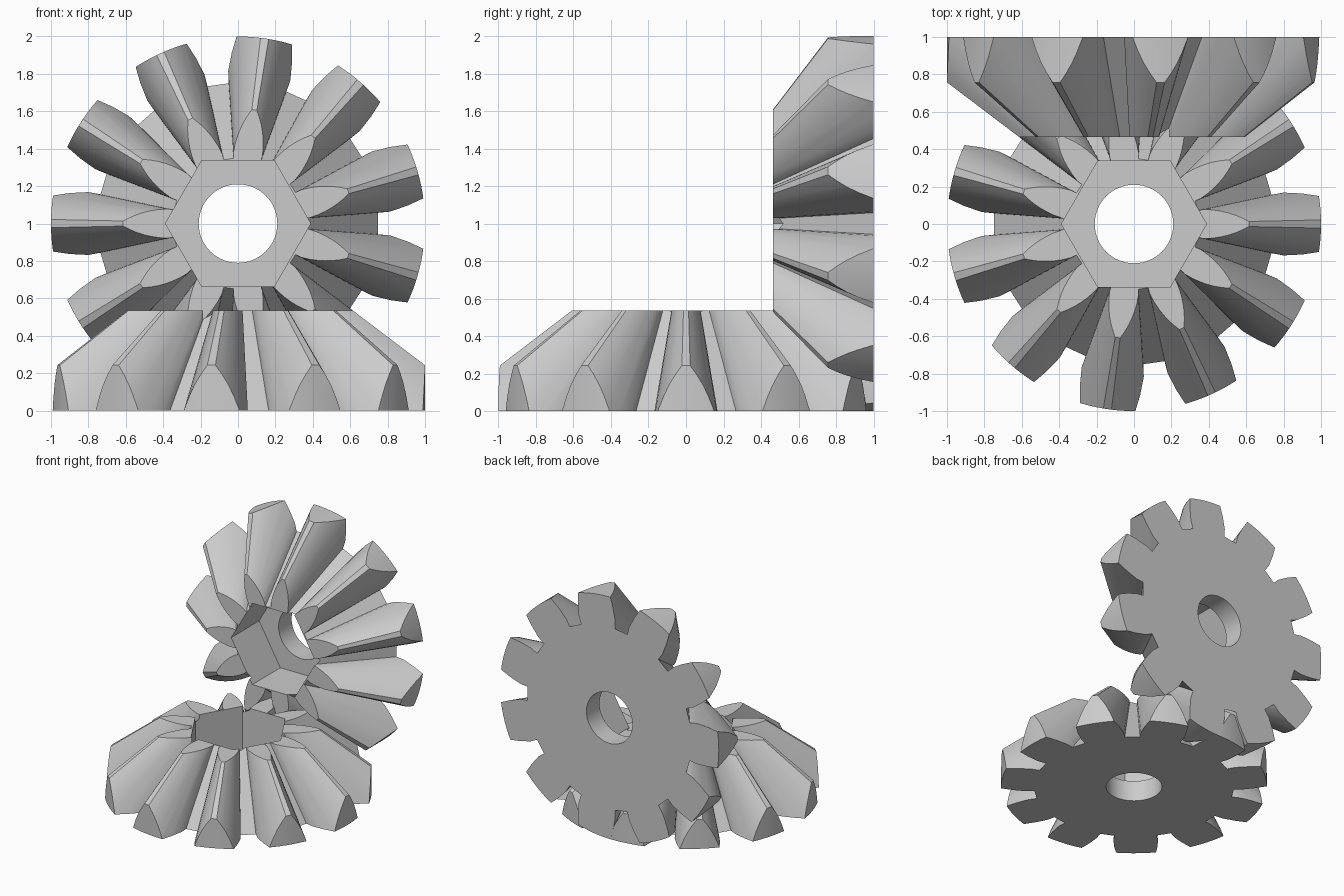
import bpy, bmesh, math
from math import sin, cos, pi, radians

cube = bpy.data.objects.get("Cube")
if cube:
    bpy.data.objects.remove(cube, do_unlink=True)

TEETH = 11
HEIGHT = 0.535        # gear height; every tooth line runs to an apex at height 1
FLOOR = 0.17          # bottom of the hexagonal pocket
# Half tooth outline at the base plane: (radius, half width)
FLANK = [(0.735, 0.156), (0.80, 0.168), (0.90, 0.163), (1.0, 0.148),
         (1.08, 0.129), (1.16, 0.104), (1.24, 0.070), (1.32, 0.029)]

grey = bpy.data.materials.new("plain grey")
grey.use_nodes = True
grey.diffuse_color = (0.6, 0.6, 0.6, 1)
grey.node_tree.nodes["Principled BSDF"].inputs["Base Color"].default_value = (0.6, 0.6, 0.6, 1)


def prism(name, outline, z0, z1, taper=1.0):
    """Closed solid from an outline, scaled by taper at its top."""
    bm = bmesh.new()
    low = [bm.verts.new((x, y, z0)) for x, y in outline]
    high = [bm.verts.new((x * taper, y * taper, z1)) for x, y in outline]
    bm.faces.new(low[::-1])
    bm.faces.new(high)
    n = len(outline)
    for i in range(n):
        j = (i + 1) % n
        bm.faces.new((low[i], low[j], high[j], high[i]))
    mesh = bpy.data.meshes.new(name)
    bm.to_mesh(mesh)
    bm.free()
    mesh.materials.append(grey)
    obj = bpy.data.objects.new(name, mesh)
    bpy.context.collection.objects.link(obj)
    return obj


def ring(radius, sides):
    return [(radius * cos(2 * pi * i / sides), radius * sin(2 * pi * i / sides))
            for i in range(sides)]


def gear_outline():
    side = [(r, -w) for r, w in FLANK] + [(r, w) for r, w in reversed(FLANK)]
    points = []
    for k in range(TEETH):
        a = 2 * pi * k / TEETH
        points += [(x * cos(a) - y * sin(a), x * sin(a) + y * cos(a)) for x, y in side]
    return points


def cut(obj, tool, operation):
    mod = obj.modifiers.new(operation.title(), 'BOOLEAN')
    mod.operation = operation
    mod.solver = 'EXACT'
    mod.object = tool
    bpy.context.view_layer.objects.active = obj
    bpy.ops.object.modifier_apply(modifier=mod.name)
    bpy.data.objects.remove(tool, do_unlink=True)


# Bevel gear: tapered toothed body, trimmed rim, hexagonal pocket and bore
gear = prism("lower_bevel_gear", gear_outline(), 0, HEIGHT, 1 - HEIGHT)
cut(gear, prism("rim_trim", ring(1.0, 128), -0.5, 1), 'INTERSECT')
cut(gear, prism("hex_pocket", ring(0.388, 6), FLOOR, 1), 'DIFFERENCE')
cut(gear, prism("bore", ring(0.21, 64), -0.5, 1), 'DIFFERENCE')

bpy.ops.object.select_all(action='DESELECT')
gear.select_set(True)
bpy.context.view_layer.objects.active = gear
bpy.ops.object.shade_smooth_by_angle(angle=radians(25))

# Mating gear: turned half a tooth and stood upright at the back
mate = gear.copy()
mate.data = gear.data.copy()
mate.name = "upper_bevel_gear"
bpy.context.collection.objects.link(mate)
mate.rotation_euler = (pi / 2, 0, 0)
mate.location = (0, 1, 1)
for v in mate.data.vertices:
    v.co.x, v.co.y = -v.co.x, -v.co.y
